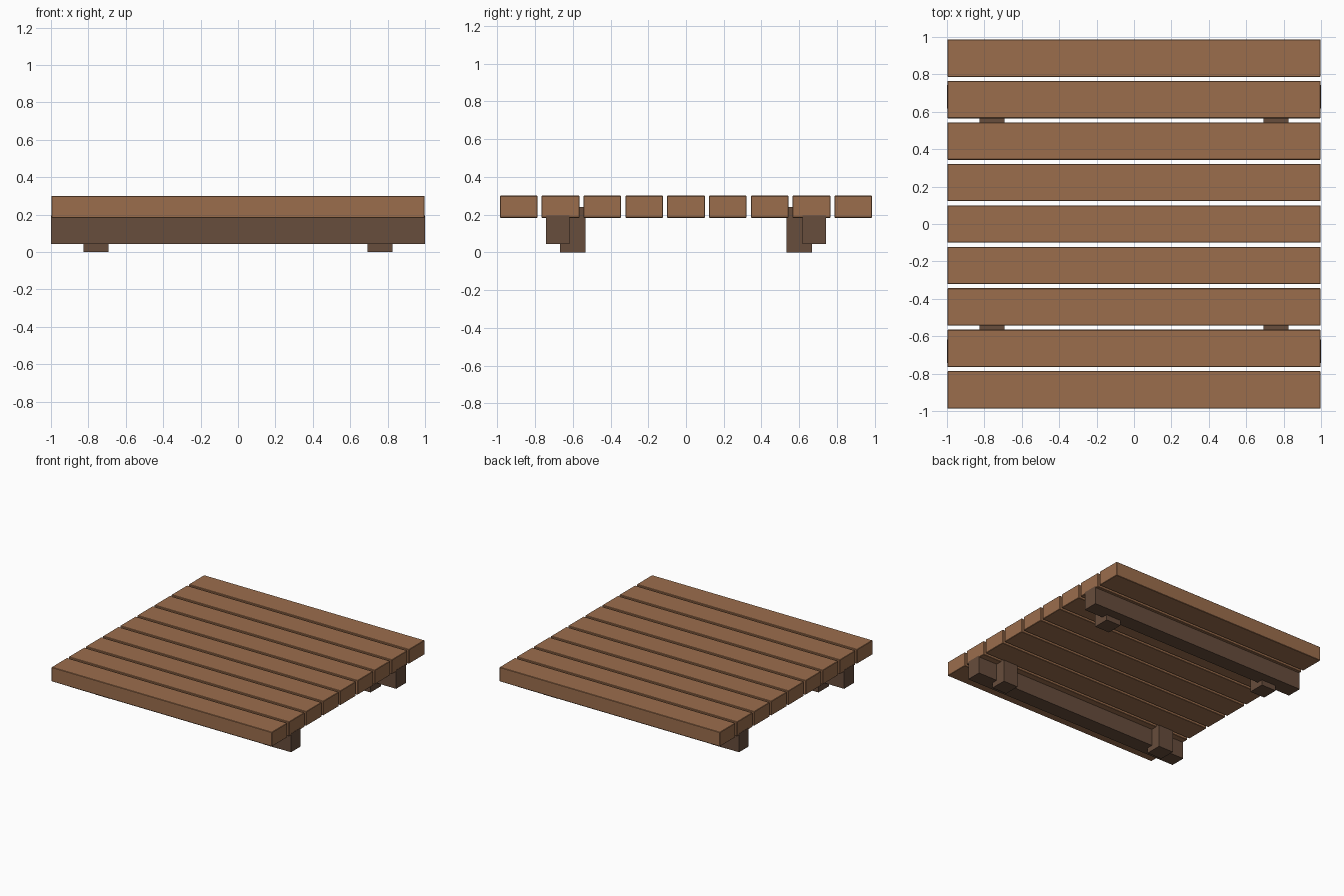
import bpy

if "Cube" in bpy.data.objects:
    bpy.data.objects.remove(bpy.data.objects["Cube"])


def material(name, color):
    m = bpy.data.materials.new(name)
    m.diffuse_color = (*color, 1)
    m.use_nodes = True
    m.node_tree.nodes["Principled BSDF"].inputs["Base Color"].default_value = m.diffuse_color
    return m


deck_wood = material("deck_wood", (0.33, 0.155, 0.073))
base_wood = material("base_wood", (0.136, 0.074, 0.045))


def box(name, x, y, z, mat, bevel=0):
    """Box from (min, max) ranges along each axis."""
    bpy.ops.mesh.primitive_cube_add(size=1, location=[(a + b) / 2 for a, b in (x, y, z)])
    ob = bpy.context.object
    ob.name = name
    ob.scale = [b - a for a, b in (x, y, z)]
    bpy.ops.object.transform_apply(location=False, rotation=False, scale=True)
    ob.data.materials.append(mat)
    if bevel:
        mod = ob.modifiers.new("soft_edges", 'BEVEL')
        mod.width = bevel
        mod.segments = 1
    return ob


# Nine deck planks
for i in range(9):
    y = (i - 4) * 0.2217
    box(f"plank_{i + 1}", (-0.998, 0.998), (y - 0.1, y + 0.1), (0.183, 0.30), deck_wood, 0.003)

# Two long beams and four short legs, mirrored front to back
for side, s in (("front", -1), ("back", 1)):
    def span(a, b):
        return tuple(sorted((s * a, s * b)))
    box(f"{side}_beam", (-1, 1), span(0.617, 0.742), (0.044, 0.196), base_wood)
    for end, e in (("left", -1), ("right", 1)):
        box(f"{side}_{end}_leg", (e * 0.76 - 0.067, e * 0.76 + 0.067),
            span(0.533, 0.667), (0, 0.24), base_wood)
